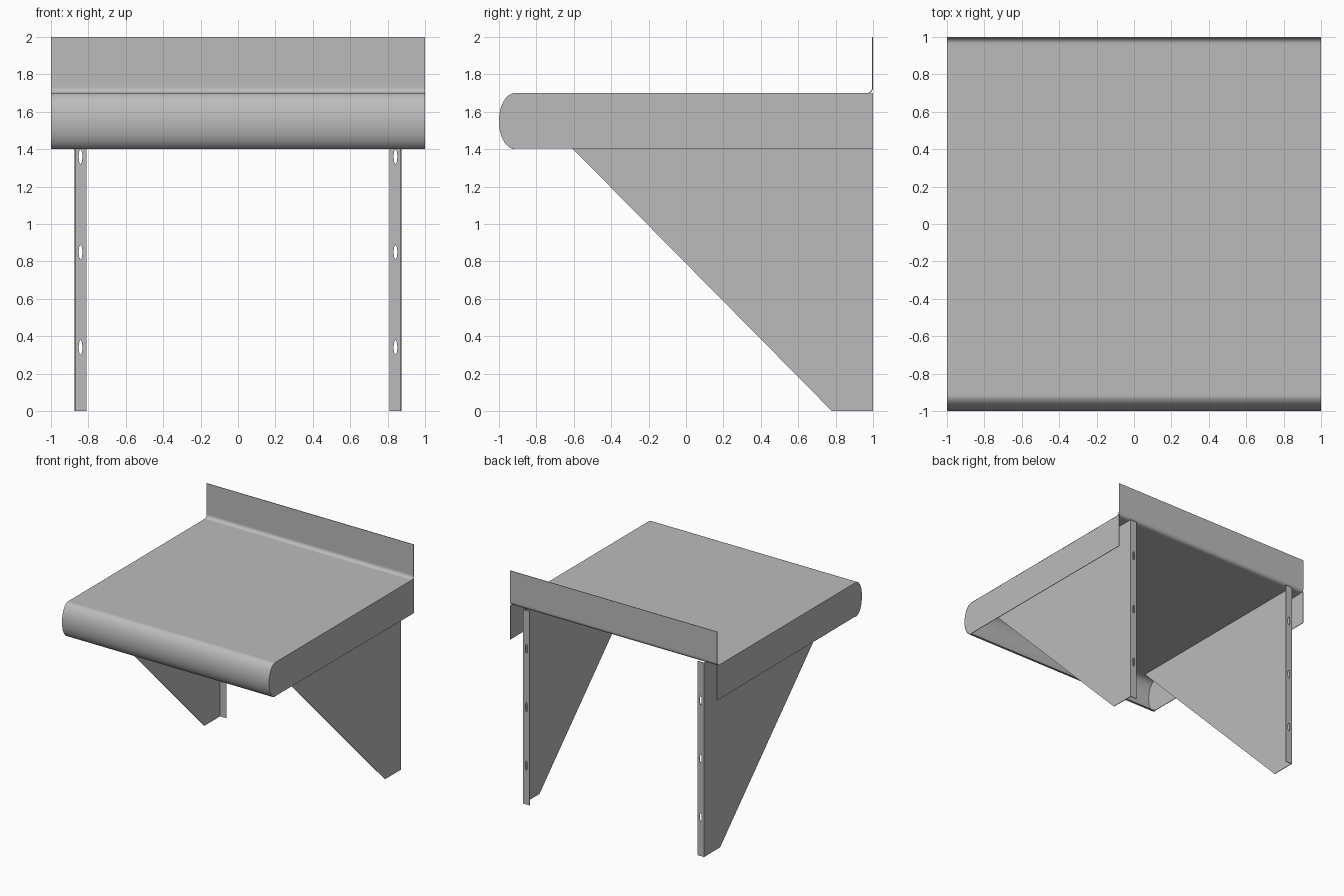
import bpy, bmesh, math
from mathutils import Vector

if "Cube" in bpy.data.objects:
    bpy.data.objects.remove(bpy.data.objects["Cube"])

T = 0.005                      # sheet thickness
steel = bpy.data.materials.new("brushed grey steel")
steel.diffuse_color = (0.5, 0.5, 0.5, 1)
steel.use_nodes = True
steel.node_tree.nodes["Principled BSDF"].inputs["Base Color"].default_value = steel.diffuse_color


def sheet(name, loops, push, smooth=False):
    """Fill flat outline loops (later loops are holes) and extrude by push."""
    bm = bmesh.new()
    edges = []
    for loop in loops:
        vs = [bm.verts.new(p) for p in loop]
        edges += [bm.edges.new((vs[i - 1], vs[i])) for i in range(len(vs))]
    push = Vector(push)
    bmesh.ops.triangle_fill(bm, use_beauty=True, edges=edges, normal=push.normalized())
    out = bmesh.ops.extrude_face_region(bm, geom=bm.faces[:])
    bmesh.ops.translate(bm, vec=push,
                        verts=[g for g in out["geom"] if isinstance(g, bmesh.types.BMVert)])
    bmesh.ops.recalc_face_normals(bm, faces=bm.faces[:])
    me = bpy.data.meshes.new(name)
    bm.to_mesh(me)
    bm.free()
    me.materials.append(steel)
    ob = bpy.data.objects.new(name, me)
    bpy.context.collection.objects.link(ob)
    if smooth:
        bpy.ops.object.select_all(action='DESELECT')
        ob.select_set(True)
        bpy.context.view_layer.objects.active = ob
        bpy.ops.object.shade_smooth_by_angle(angle=math.radians(30))
    return ob


# Shelf profile (y, z): backsplash, small fillet, flat top, rolled front
R, A, B = 0.03, 0.085, 0.15
path = [(0.995, 2.0), (0.995, 1.74)]
for i in range(9):
    a = math.radians(90 * i / 8)
    path.append((0.995 - R + R * math.cos(a), 1.7 + R - R * math.sin(a)))
path += [(0.955, 1.7), (-1 + A + 0.01, 1.7)]
for i in range(33):
    a = math.pi * i / 32
    path.append((-1 + A - A * math.sin(a), 1.55 + B * math.cos(a)))

# Inner side of the sheet, offset along the path normal
inner = []
for i, (y, z) in enumerate(path):
    p, q = path[max(i - 1, 0)], path[min(i + 1, len(path) - 1)]
    d = Vector((q[0] - p[0], q[1] - p[1])).normalized()
    inner.append((y - d.y * T, z + d.x * T))
profile = path + inner[::-1]
sheet("shelf_top", [[(-1, y, z) for y, z in profile]], (2, 0, 0), True)

# End cap outline follows the underside of the top and the front roll
cap = [(1, 1.4), (1, 1.7)] + [p for p in inner if p[1] < 1.7]

# Bracket gusset outline
top = 1.7 - T
gusset = [(1, 0), (1, top), (-0.895, top), (0.78, 0)]

for s, side in ((-1, "left"), (1, "right")):
    sheet(side + "_end_cap", [[(s * 0.9995, y, z) for y, z in cap]], (-s * T, 0, 0))
    sheet(side + "_bracket_gusset", [[(s * 0.875, y, z) for y, z in gusset]], (-s * T, 0, 0))
    # Wall flange with three slotted screw holes
    rim = [(s * x, 1, z) for x, z in ((0.81, 0), (0.87, 0), (0.87, top), (0.81, top))]
    holes = [[(s * 0.842 + 0.01 * math.cos(k * math.pi / 6), 1,
               zc + 0.04 * math.sin(k * math.pi / 6)) for k in range(12)]
             for zc in (0.34, 0.85, 1.36)]
    sheet(side + "_wall_flange", [rim] + holes, (0, -T, 0))
